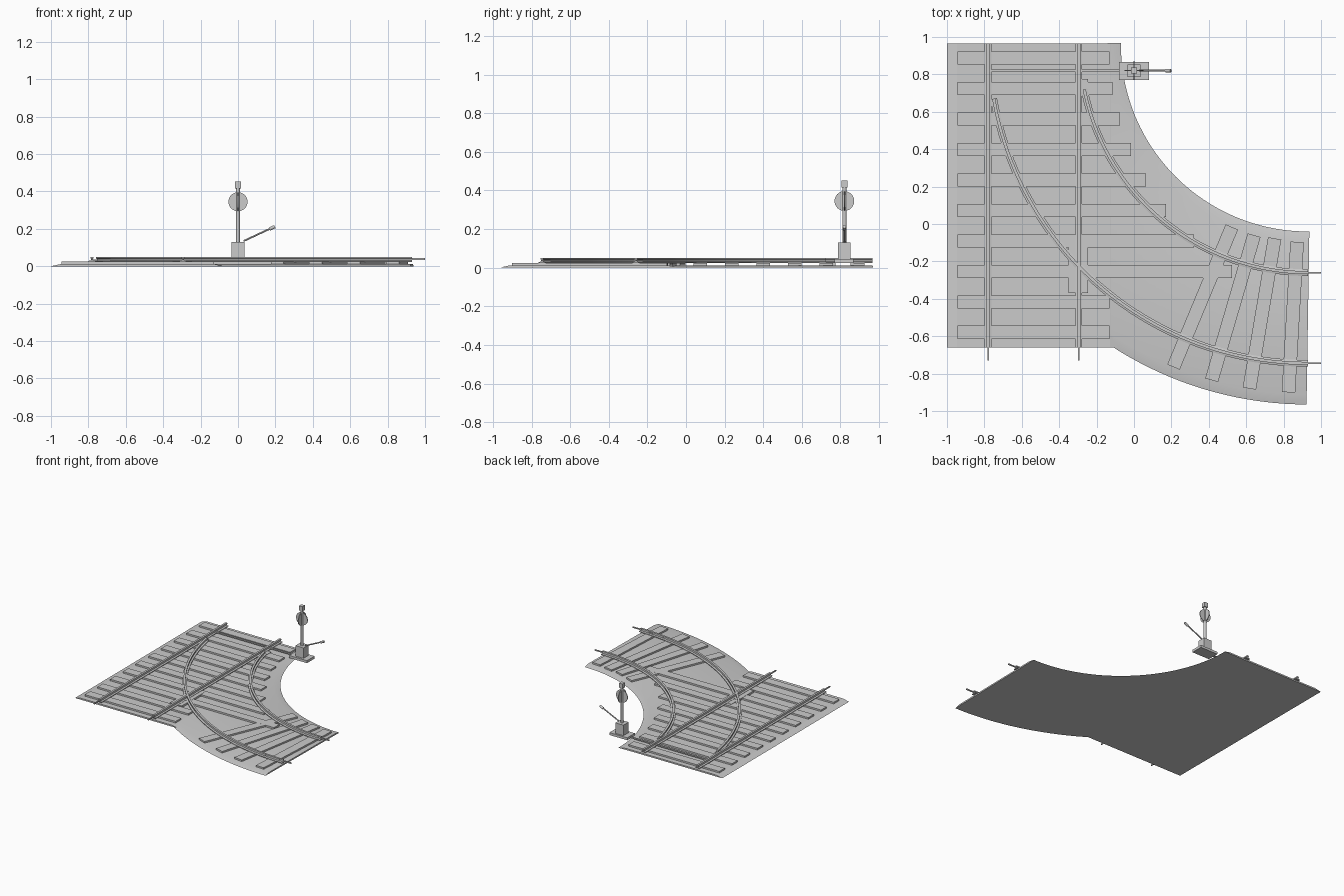
import bpy, bmesh, math
from mathutils import Vector, Matrix

if "Cube" in bpy.data.objects:
    bpy.data.objects.remove(bpy.data.objects["Cube"], do_unlink=True)

grey = bpy.data.materials.new("plain_grey")
grey.use_nodes = True
grey.diffuse_color = (0.6, 0.6, 0.6, 1)
grey.node_tree.nodes["Principled BSDF"].inputs["Base Color"].default_value = (0.6, 0.6, 0.6, 1)


def finish(name, bm, smooth=False):
    bmesh.ops.recalc_face_normals(bm, faces=bm.faces)
    mesh = bpy.data.meshes.new(name)
    bm.to_mesh(mesh)
    bm.free()
    mesh.materials.append(grey)
    obj = bpy.data.objects.new(name, mesh)
    bpy.context.collection.objects.link(obj)
    if smooth:
        bpy.ops.object.select_all(action='DESELECT')
        bpy.context.view_layer.objects.active = obj
        obj.select_set(True)
        bpy.ops.object.shade_smooth_by_angle(angle=math.radians(20))
    return obj


def sweep(name, path, profile, smooth=False):
    """Carry a closed (offset, z) profile along a flat path."""
    bm = bmesh.new()
    pts = [Vector(p) for p in path]
    rings = []
    for i, p in enumerate(pts):
        d = (pts[min(i + 1, len(pts) - 1)] - pts[max(i - 1, 0)]).normalized()
        side = Vector((d.y, -d.x))
        rings.append([bm.verts.new((*(p + side * u), z)) for u, z in profile])
    n = len(profile)
    for a, b in zip(rings, rings[1:]):
        for k in range(n):
            bm.faces.new((a[k], a[(k + 1) % n], b[(k + 1) % n], b[k]))
    bm.faces.new(rings[0])
    bm.faces.new(rings[-1])
    return finish(name, bm, smooth)


def box(name, x, y, z):
    bm = bmesh.new()
    bmesh.ops.create_cube(bm, size=1)
    for v in bm.verts:
        v.co = [(r[0] + r[1]) / 2 + c * (r[1] - r[0]) for r, c in zip((x, y, z), v.co)]
    return finish(name, bm)


def cylinder(name, a, b, radius, sides):
    a, b = Vector(a), Vector(b)
    bm = bmesh.new()
    bmesh.ops.create_cone(bm, cap_ends=True, segments=sides, radius1=radius,
                          radius2=radius, depth=(b - a).length)
    turn = Vector((0, 0, 1)).rotation_difference(b - a).to_matrix().to_4x4()
    bmesh.ops.transform(bm, verts=bm.verts, matrix=Matrix.Translation((a + b) / 2) @ turn)
    return finish(name, bm, True)


def arc(radius, start=0, steps=48):
    cx, cy = 0.93, 0.96
    angles = [math.radians(start + (90 - start) * i / steps) for i in range(steps + 1)]
    return [(cx - radius * math.cos(t), cy - radius * math.sin(t)) for t in angles]


def slab(half, low, high):
    return [(-half, low), (-half, high), (half, high), (half, low)]


# Gravel bed: straight and curved strips with sloping sides
def bed_profile(top):
    return [(-0.4625, 0), (-0.41, top), (0.41, top), (0.4625, 0)]


STRAIGHT, CURVE, GAUGE = -0.5375, 1.4625, 0.2425
sweep("straight_bed", [(STRAIGHT, -0.66), (STRAIGHT, 0.965)], bed_profile(0.012))
sweep("curved_bed", arc(CURVE), bed_profile(0.0116), True)

# Straight sleepers, growing longer toward the branch
ends = [-0.13, -0.115, -0.075, -0.015, 0.065, 0.17, 0.32, 0.525, -0.13, -0.13]
for i, end in enumerate(ends):
    y = 0.888 - 0.163 * i
    box(f"straight_sleeper_{i + 1}", (-0.945, end), (y - 0.035, y + 0.035), (0.005, 0.025))

# Branch sleepers, fanned along the curve
fan = [((0.523, -0.016), (0.211, -0.765)), ((0.642, -0.06), (0.415, -0.835)),
       ((0.752, -0.077), (0.617, -0.88)), ((0.872, -0.096), (0.826, -0.90))]
for i, line in enumerate(fan):
    sweep(f"branch_sleeper_{i + 1}", line, slab(0.036, 0.005, 0.0246))

# Rails with foot, web and head, plus joining pins
half = [(0.018, 0.024), (0.018, 0.029), (0.005, 0.032), (0.005, 0.04),
        (0.008, 0.042), (0.008, 0.05)]
rail = half + [(-u, z) for u, z in reversed(half)]
pin = slab(0.004, 0.034, 0.043)
for label, s, start in (("left", 1, 11.3), ("right", -1, 9.8)):
    x = STRAIGHT + s * GAUGE
    sweep(f"straight_rail_{label}", [(x, -0.66), (x, 0.965)], rail)
    sweep(f"straight_pin_{label}", [(x, -0.73), (x, -0.64)], pin)
    r = CURVE - s * GAUGE
    sweep(f"curved_rail_{label}", arc(r, start), rail, True)
    y = 0.96 - r
    sweep(f"curved_pin_{label}", [(0.91, y), (1.0, y)], pin)

# Crossing plate and switch blade plate
box("crossing_plate", (-0.35, -0.245), (-0.37, -0.08), (0.01, 0.027))
box("blade_plate", (-0.295, -0.245), (0.72, 0.775), (0.01, 0.027))

# Switch rod and signal stand
Y = 0.82
box("switch_rod", (-0.78, -0.06), (Y - 0.007, Y + 0.007), (0.027, 0.036))
box("stand_base", (-0.08, 0.08), (Y - 0.05, Y + 0.047), (0.025, 0.045))
box("stand_housing", (-0.036, 0.036), (Y - 0.033, Y + 0.033), (0.045, 0.13))
cylinder("signal_post", (0, Y, 0.13), (0, Y, 0.415), 0.01, 12)
box("signal_lamp", (-0.016, 0.016), (Y - 0.016, Y + 0.016), (0.415, 0.452))
t = 0.003
cylinder("front_target", (0, Y - t, 0.345), (0, Y + t, 0.345), 0.051, 32)
cylinder("side_target", (-t, Y, 0.345), (t, Y, 0.345), 0.051, 32)

# Throw lever with its grip
cylinder("lever", (0.03, Y, 0.135), (0.18, Y, 0.205), 0.005, 10)
cylinder("lever_grip", (0.168, Y, 0.199), (0.197, Y, 0.212), 0.009, 12)
